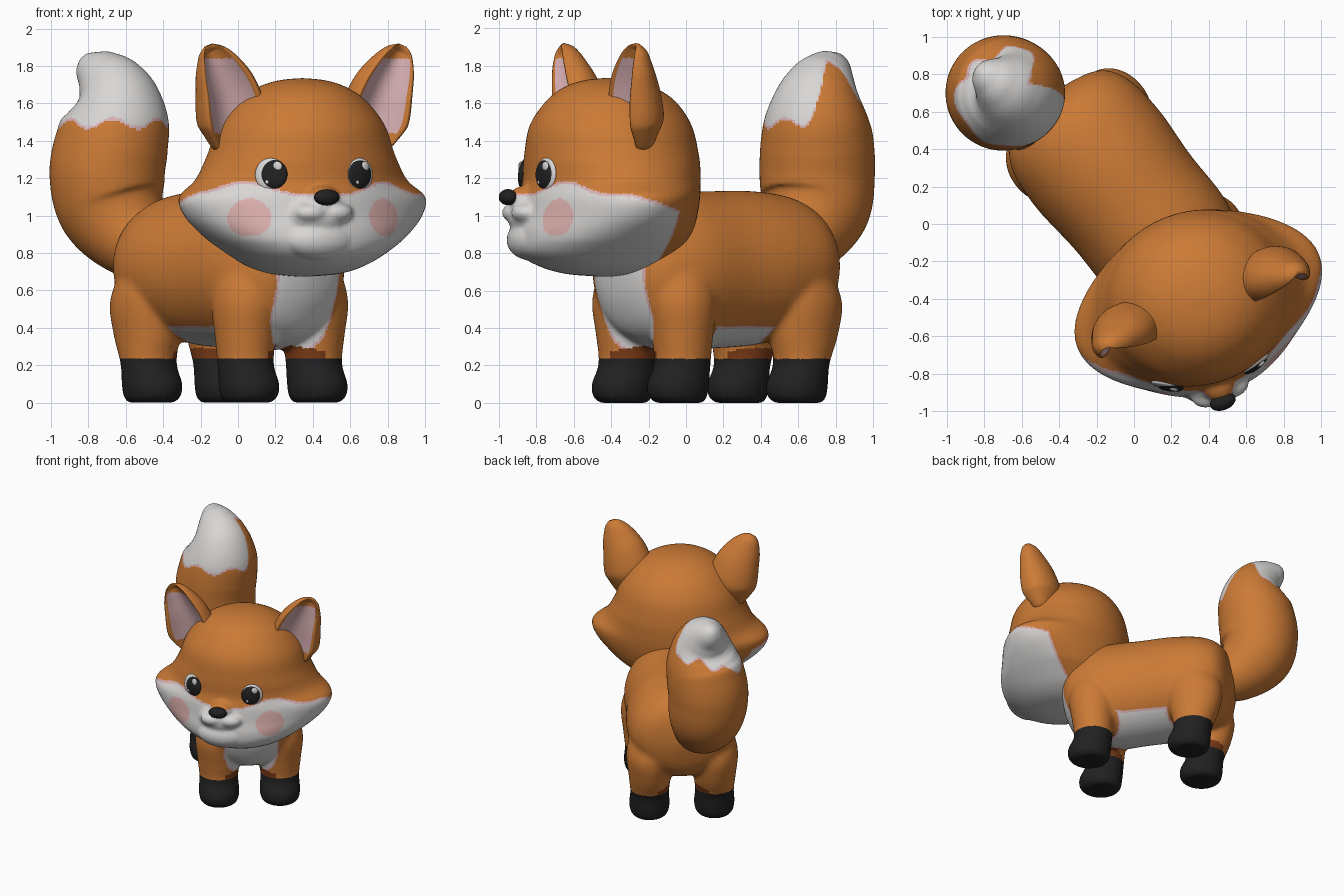
import bpy, bmesh, math
from mathutils import Vector, Matrix
from mathutils.bvhtree import BVHTree

if "Cube" in bpy.data.objects:
    bpy.data.objects.remove(bpy.data.objects["Cube"])

COLOURS = {"orange": (.60, .195, .036), "white": (.69, .68, .67), "black": (.015, .015, .016),
           "pink": (.70, .44, .46), "blush": (.76, .46, .44), "brown": (.20, .043, .008)}
MATS = {}
for name, c in COLOURS.items():
    MATS[name] = bpy.data.materials.new(name)
    MATS[name].diffuse_color = (*c, 1)


def spline(rows, steps):
    """Smooth Catmull-Rom rows between the given ones."""
    out, n = [], len(rows)
    for k in range(n - 1):
        p = [rows[max(0, min(n - 1, k + d))] for d in (-1, 0, 1, 2)]
        for s in range(steps):
            t = s / steps
            out.append([.5 * (2 * b + (c - a) * t + (2 * a - 5 * b + 4 * c - d) * t * t
                              + (3 * b - a - 3 * c + d) * t ** 3) for a, b, c, d in zip(*p)])
    return out + [list(rows[-1])]


def tube(bm, rows, n=48, steps=6, axis=None, dish=False, core=9):
    """Loft ellipses along a spine; each row is x, y, z, side radius, depth radius.
    axis fixes the ring direction, dish hollows the front, core is the side radius
    beyond which the section narrows to a point."""
    R = spline(rows, steps)
    rings = []
    for k, (x, y, z, a, b) in enumerate(R):
        t = axis or Vector(R[min(k + 1, len(R) - 1)][:3]) - Vector(R[max(k - 1, 0)][:3])
        t = t.normalized()
        side = Vector((1, 0, 0))
        side = (side - t * side.dot(t)).normalized()
        deep = t.cross(side)
        fade = min(1, 6 * (1 - k / (len(R) - 1)))
        a, b = max(a, .002), max(b, .002)
        ring = []
        for j in range(n):
            co, si = math.cos(math.tau * j / n), math.sin(math.tau * j / n)
            if dish and si < 0 and abs(co) < .8:
                si = -.6 + .75 * fade * (1 - (co / .8) ** 2)
            w = min(a, core) * co + max(0, a - core) * co ** 3
            ring.append(bm.verts.new(Vector((x, y, z)) + side * w + deep * si * b))
        rings.append(ring)
    for r, q in zip(rings, rings[1:]):
        for j in range(n):
            bm.faces.new((r[j], r[(j + 1) % n], q[(j + 1) % n], q[j]))
    bm.faces.new(rings[0][::-1])
    bm.faces.new(rings[-1])


def ball(bm, loc, size, rot=Matrix.Identity(4)):
    bmesh.ops.create_uvsphere(bm, u_segments=32, v_segments=20, radius=1,
                              matrix=Matrix.Translation(loc) @ rot @ Matrix.Diagonal((*size, 1)))


def finish(name, bm, paint, loc=(0, 0, 0), yaw=0, voxel=0, smooth=0):
    """Make the object, optionally fuse its parts, then colour it (name or rule)."""
    bmesh.ops.recalc_face_normals(bm, faces=bm.faces[:])
    me = bpy.data.meshes.new(name)
    bm.to_mesh(me)
    bm.free()
    ob = bpy.data.objects.new(name, me)
    bpy.context.collection.objects.link(ob)
    if voxel:
        m = ob.modifiers.new("fuse", 'REMESH')
        m.mode, m.voxel_size = 'VOXEL', voxel
        m = ob.modifiers.new("soften", 'SMOOTH')
        m.factor, m.iterations = .5, smooth
        bpy.context.view_layer.update()
        dg = bpy.context.evaluated_depsgraph_get()
        me = bpy.data.meshes.new_from_object(ob.evaluated_get(dg))
        ob.modifiers.clear()
        ob.data = me
        me.name = name
    me.materials.clear()
    slots = []
    for i, f in enumerate(me.polygons):
        key = paint if isinstance(paint, str) else paint(f.center, f.normal, i)
        if key not in slots:
            slots.append(key)
            me.materials.append(MATS[key])
        f.material_index = slots.index(key)
        f.use_smooth = True
    ob.location, ob.rotation_euler = loc, (0, 0, math.radians(yaw))
    return ob


def banded(f):
    """White inside, thin pink border, orange outside."""
    return "white" if f > 0 else "pink" if f > -.014 else "orange"


UP = Vector((0, 0, 1))

# body with four legs, turned 39 degrees
bm = bmesh.new()
tube(bm, [(0, -.655, .72, .02, .02), (0, -.62, .72, .2, .2), (0, -.52, .70, .32, .34),
          (0, -.3, .70, .395, .42), (0, 0, .71, .40, .42), (0, .3, .72, .42, .41),
          (0, .54, .73, .39, .36), (0, .67, .73, .28, .25), (0, .725, .73, .02, .02)], axis=Vector((0, 1, 0)))
for s in (-1, 1):
    for y, w, x in ((-.37, 0, .235), (.435, .03, .25)):
        sx = s * x
        tube(bm, [(sx, y - .02, 0, .12, .13), (sx, y - .03, .03, .147, .162), (sx, y - .03, .1, .157, .172),
                  (sx, y, .21, .15, .152), (sx, y + w / 2, .36, .165, .165 + w),
                  (sx, y + w / 2, .55, .18, .19 + w), (sx * .9, y * .95, .75, .15, .17)], 32, axis=UP)


def body_rule(p, n, i):
    u, v, z = abs(p.x), -p.y, p.z
    leg = math.hypot(u - .24, abs(v + .03) - .40)
    if z < .235:
        return "black"
    if z < .27 + .25 * (.2 - u) and u < .2 and leg < .2:
        return "brown"
    belly = min(.395 - z, .3 - u, v + .35, leg - .215)
    chest = min(.2 - math.hypot(u, .8 * max(0, .5 - z)), v - .41)
    return banded(max(belly, chest))


finish("body_and_legs", bm, body_rule, (-.01, .12, 0), 39, .0135, 22)

# head with muzzle
HEAD, YAW, MID = (.35, -.43, 0), 21, -.06
bm = bmesh.new()
tube(bm, [(0, 0, .675, .05, .05), (0, -.02, .69, .19, .2), (0, -.03, .73, .31, .33), (0, -.04, .80, .43, .43),
          (0, -.02, .90, .57, .47), (0, .005, 1.0, .665, .475), (0, .02, 1.10, .69, .475),
          (0, .035, 1.19, .585, .465), (0, .035, 1.32, .51, .46), (0, .03, 1.48, .45, .43),
          (0, .03, 1.61, .35, .345), (0, .02, 1.685, .24, .24), (0, .02, 1.722, .13, .13),
          (0, .02, 1.735, .01, .01)], 64, axis=UP, core=.53)
ball(bm, (MID, -.37, 1.00), (.2, .15, .13))
ball(bm, (MID, -.40, 1.09), (.10, .13, .075))
ball(bm, (MID, -.40, .87), (.2, .12, .11))
for s in (-1, 1):
    ball(bm, (MID + s * .07, -.455, 1.015), (.095, .08, .055))


def head_rule(p, n, i):
    u, v = abs(p.x - MID), -p.y
    edge = 1.1 + .07 * math.exp(-((u - .38) / .15) ** 2) - .3 * max(0, .1 - v)
    f = min(edge - p.z, v + .18)
    if f > 0 and v > 0 and math.hypot(u - .37, p.z - .99) < .1:
        return "blush"
    return banded(f)


head = finish("head", bm, head_rule, HEAD, YAW, .0125, 7)
bpy.context.view_layer.update()
tree = BVHTree.FromObject(head, bpy.context.evaluated_depsgraph_get())

# nose
bm = bmesh.new()
ball(bm, (MID - .01, -.53, 1.098), (.072, .045, .043))
finish("nose", bm, "black", HEAD, YAW)

# ears and eyes, one per side
for s, label in ((-1, "left"), (1, "right")):
    bm = bmesh.new()
    N = 64
    rows = [(.37, .04, 1.36, .03, .03), (.39, .03, 1.40, .13, .09), (.405, .01, 1.51, .19, .15),
            (.445, -.01, 1.66, .175, .14), (.50, -.025, 1.79, .13, .10),
            (.54, -.03, 1.875, .075, .06), (.555, -.03, 1.91, .025, .02)]
    tube(bm, [(s * r[0], *r[1:]) for r in rows], N, 10, dish=True)

    def ear_rule(p, n, i):
        th = math.tau * (i % N + .5) / N
        inside = math.sin(th) < 0 and abs(math.cos(th)) < .68 and 1.44 < p.z < 1.84
        return "pink" if inside else "orange"

    finish(label + "_ear", bm, ear_rule, HEAD, YAW)

    hit, nor = tree.ray_cast(Vector((MID - .015 + s * .245, -2, 1.22)), Vector((0, 1, 0)))[:2]
    rot = nor.to_track_quat('Z', 'Y').to_matrix().to_4x4()
    d = .018 if s < 0 else -.006
    for part, col, off, size in (("eye_white", "white", (0, 0, 0), (.082, .088, .022)),
                                 ("pupil", "black", (d, 0, .003), (.076, .079, .027)),
                                 ("eye_glint", "white", (d + .024, .042, .02), (.025, .026, .01)),
                                 ("eye_small_glint", "white", (d - .03, -.042, .022), (.01, .011, .006))):
        bm = bmesh.new()
        ball(bm, hit + rot.to_3x3() @ Vector(off), size, rot)
        finish(label + "_" + part, bm, col, HEAD, YAW)

# bushy tail with a white tip
bm = bmesh.new()
spine = [(-.38, .45, .78, .15), (-.56, .6, .885, .225), (-.67, .69, 1.04, .29), (-.70, .70, 1.22, .308),
         (-.675, .70, 1.38, .303), (-.65, .70, 1.50, .283), (-.655, .71, 1.61, .243), (-.685, .73, 1.69, .198),
         (-.735, .76, 1.75, .15), (-.785, .79, 1.79, .104), (-.82, .81, 1.818, .065), (-.84, .82, 1.832, .02)]
tube(bm, [(*r, r[3]) for r in spine], 96, 12)


def tail_rule(p, n, i):
    a = math.atan2(p.y - .72, p.x + .67)
    edge = 1.5 + .025 * math.sin(a * 7) + .28 * math.exp(-((a - .4) / .5) ** 4) + .1 * max(0, math.sin(a))
    return banded(p.z - edge)


finish("tail", bm, tail_rule, voxel=.0125, smooth=8)

for m in bpy.data.materials:
    if m.users and not m.is_grease_pencil:
        m.use_nodes = True
        m.node_tree.nodes["Principled BSDF"].inputs["Base Color"].default_value = m.diffuse_color
